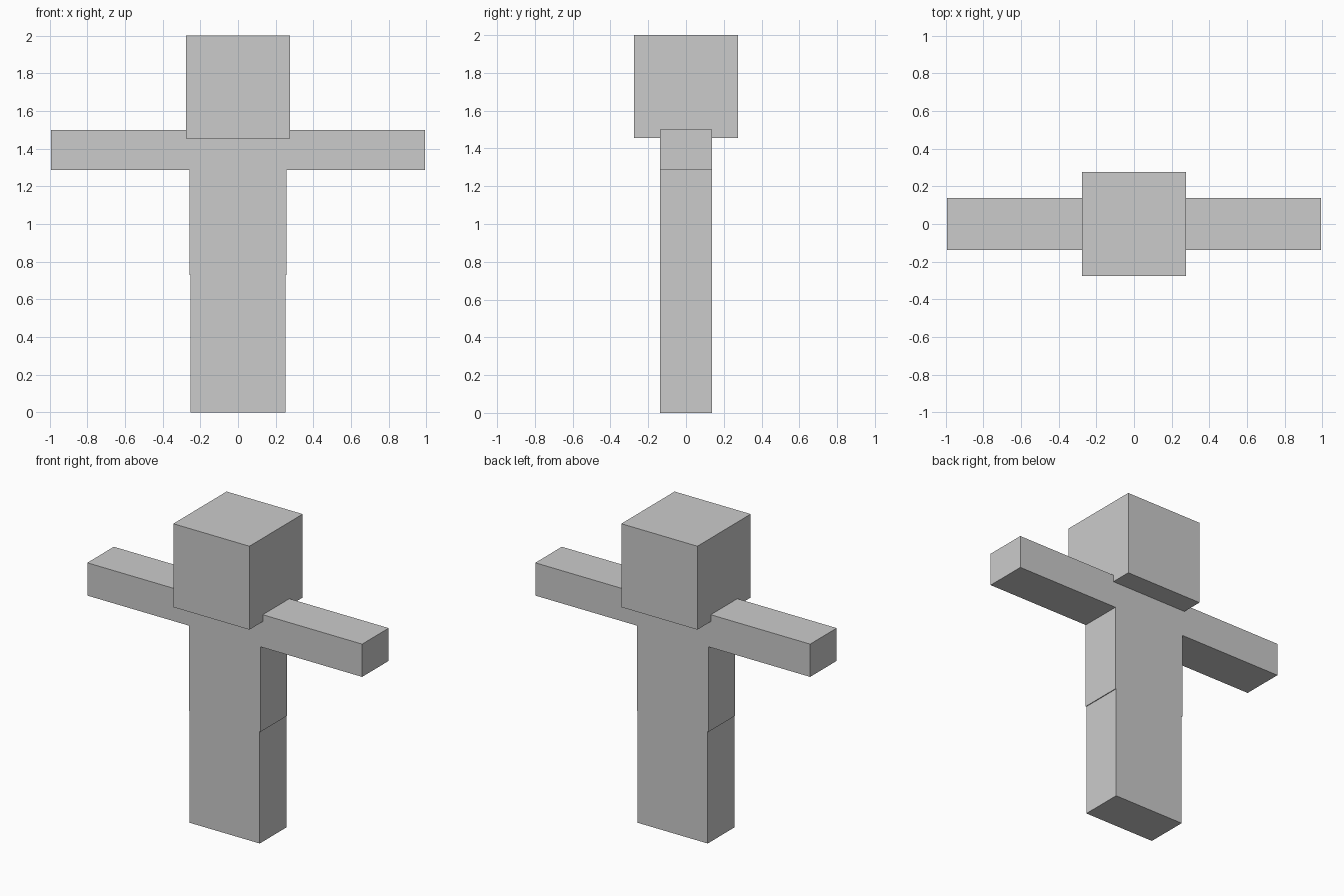
import bpy

if "Cube" in bpy.data.objects:
    bpy.data.objects.remove(bpy.data.objects["Cube"])


def box(name, x, y, z):
    """Axis-aligned box from (min, max) ranges on each axis."""
    lo, hi = zip(x, y, z)
    bpy.ops.mesh.primitive_cube_add(size=1)
    ob = bpy.context.object
    ob.name = name
    for v in ob.data.vertices:
        v.co = [b if c > 0 else a for c, a, b in zip(v.co, lo, hi)]
    return ob


HEAD = 0.275      # half width of the cubic head
DEPTH = (-0.137, 0.137)
TORSO = 0.258
LEGS = 0.253
REACH = 0.993     # arm tip distance from the centre
HIP, SHOULDER = 0.73, 1.5

# Lower body, slightly narrower than the torso
box("legs", (-LEGS, LEGS), DEPTH, (0, HIP))

# Torso, its top sunk into the head
box("torso", (-TORSO, TORSO), DEPTH, (HIP, SHOULDER))

# Outstretched arms
for name, x in (("left_arm", (TORSO, REACH)), ("right_arm", (-REACH, -TORSO))):
    box(name, x, DEPTH, (1.286, SHOULDER))

# Cubic head
box("head", (-HEAD, HEAD), (-HEAD, HEAD), (2 - 2 * HEAD + 0.005, 2))
